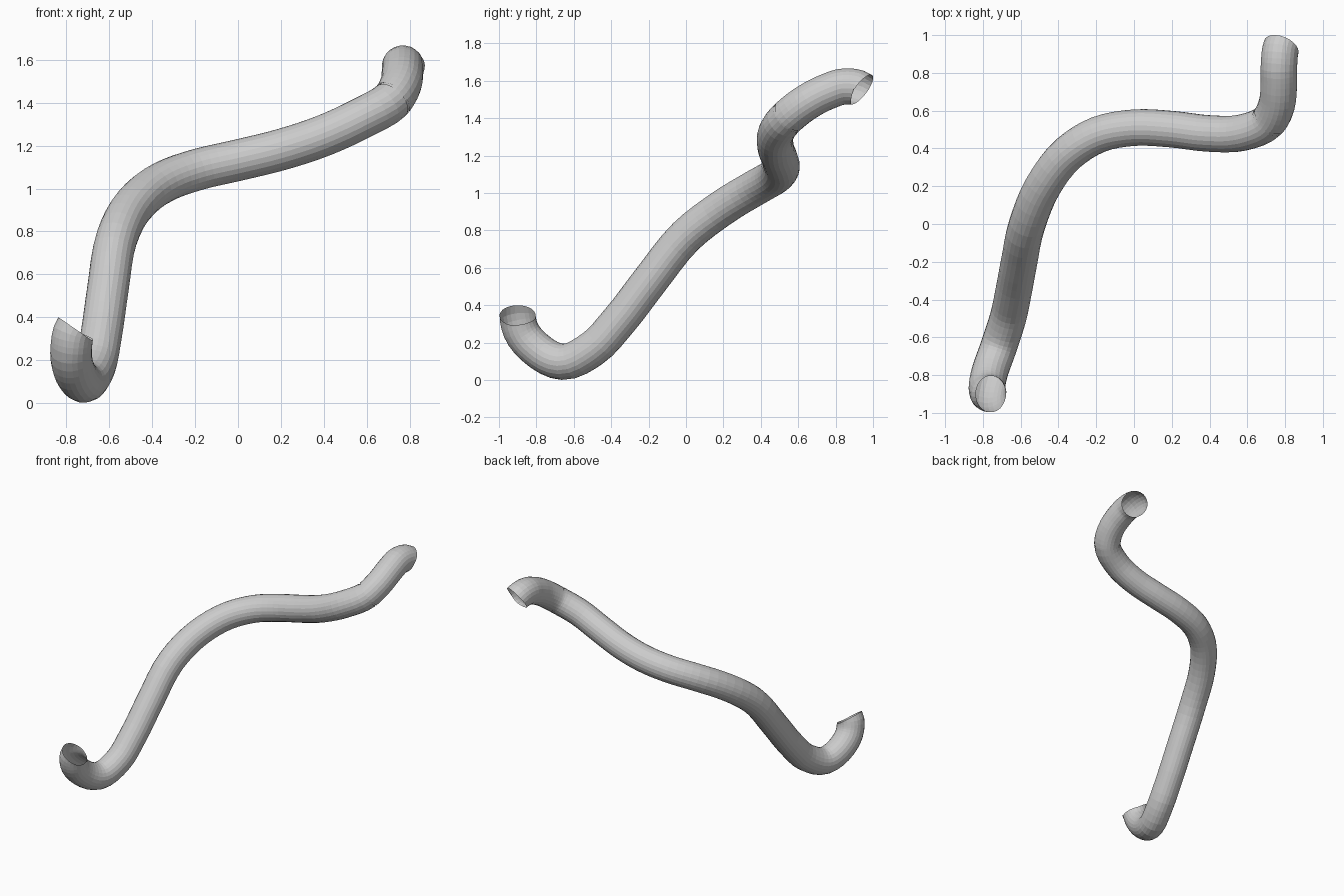
import bpy, bmesh, math
from mathutils import Vector, Quaternion

if "Cube" in bpy.data.objects:
    bpy.data.objects.remove(bpy.data.objects["Cube"])

R, SIDES = 0.097, 24
# centreline of the whole hose, from the low mouth to the high mouth
PATH = [Vector(p) for p in [
    (-.758, -.90, .345), (-.777, -.882, .265), (-.768, -.80, .165),
    (-.72, -.66, .098), (-.668, -.50, .168), (-.638, -.36, .315),
    (-.608, -.20, .522), (-.565, 0, .77), (-.482, .20, .925),
    (-.345, .377, 1.032), (-.19, .473, 1.088), (0, .51, 1.132),
    (.2, .502, 1.181), (.4, .479, 1.247), (.57, .483, 1.325),
    (.715, .548, 1.41), (.755, .63, 1.475), (.767, .75, 1.54),
    (.768, .85, 1.57), (.78, .937, 1.553)]]
START_DIR = Vector((-.57, 0, -.82)).normalized()
END_DIR = Vector((.33, .75, -.57)).normalized()


def sample_path(n):
    """Smooth curve through PATH: list of (point, tangent), n steps per span."""
    last = len(PATH) - 1
    tan = [START_DIR]
    for i in range(1, last):
        a, b = PATH[i] - PATH[i - 1], PATH[i + 1] - PATH[i]
        la, lb = a.length, b.length
        tan.append((a / la * lb + b / lb * la).normalized())
    tan.append(END_DIR)
    out = []
    for i in range(last):
        p, q = PATH[i], PATH[i + 1]
        d = (q - p).length
        b1, b2 = p + tan[i] * d / 3, q - tan[i + 1] * d / 3
        for k in range(n + (i == last - 1)):
            t = k / n
            s = 1 - t
            pos = s**3 * p + 3 * s * s * t * b1 + 3 * s * t * t * b2 + t**3 * q
            dr = s * s * (b1 - p) + 2 * s * t * (b2 - b1) + t * t * (q - b2)
            out.append((pos, dr.normalized()))
    return out


def tube(name, samples, radius):
    """Open-ended tube swept along the samples without twisting."""
    bm = bmesh.new()
    side = samples[0][1].orthogonal().normalized()
    prev, rings = samples[0][1], []
    for pos, d in samples:
        side = prev.rotation_difference(d) @ side
        prev = d
        rings.append([bm.verts.new(pos + Quaternion(d, math.tau * k / SIDES) @ side * radius)
                      for k in range(SIDES)])
    for a, b in zip(rings, rings[1:]):
        for k in range(SIDES):
            j = (k + 1) % SIDES
            bm.faces.new((a[k], a[j], b[j], b[k]))
    me = bpy.data.meshes.new(name)
    bm.to_mesh(me)
    bm.free()
    bpy.context.collection.objects.link(bpy.data.objects.new(name, me))


N = 4
pts = sample_path(N)
seam = 15 * N
pos, d = pts[seam]
gap = 0.006
# long hose, short end section, and the recessed neck in the seam between them
tube("main_hose", pts[:seam] + [(pos - d * gap, d)], R)
tube("end_hose", [(pos + d * gap, d)] + pts[seam + 1:], R)
tube("seam_neck", [(pos - d * 0.015, d), (pos + d * 0.015, d)], R * 0.95)
